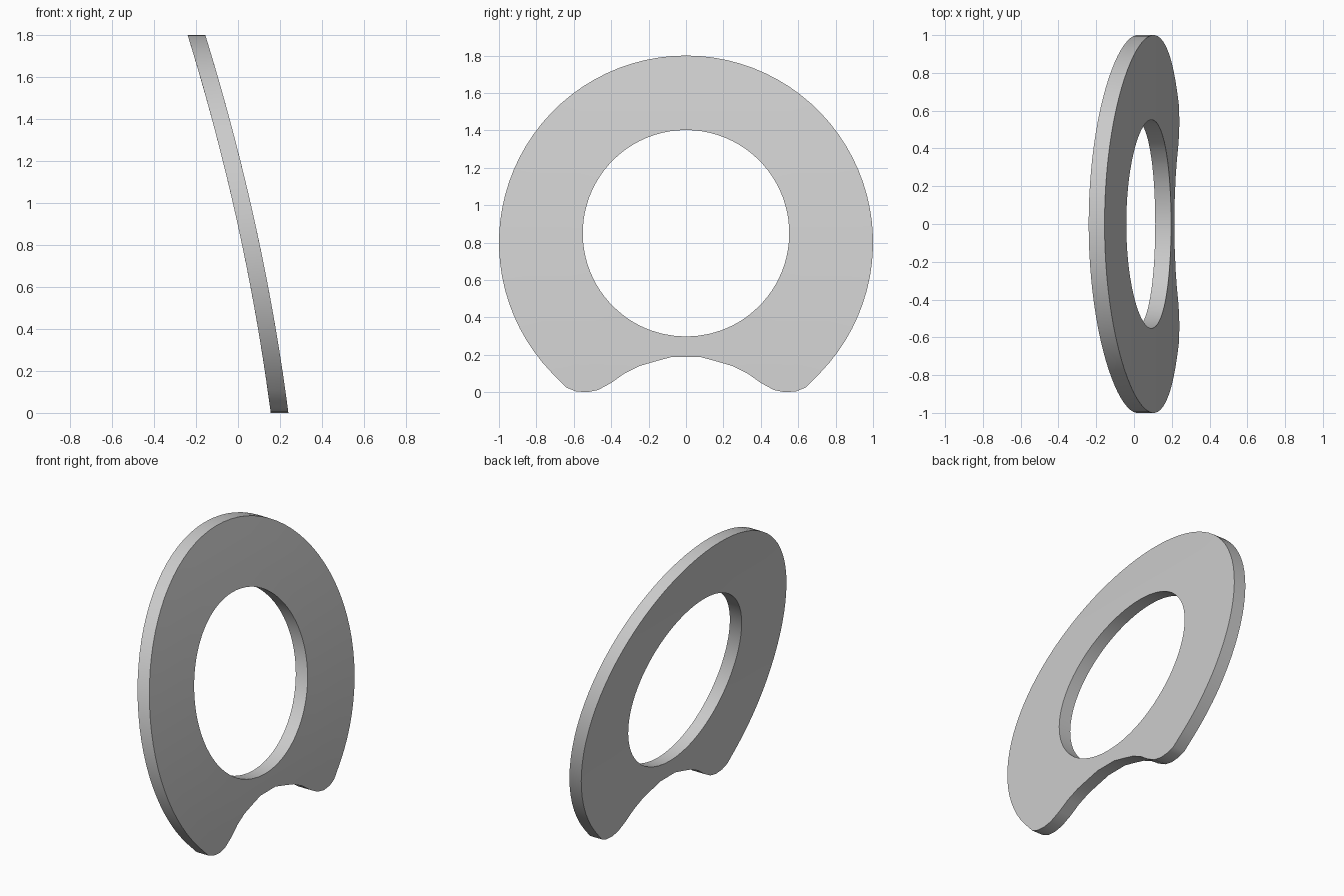
import bpy, bmesh
from math import sin, cos, atan2, radians, pi

cube = bpy.data.objects.get("Cube")
if cube:
    bpy.data.objects.remove(cube, do_unlink=True)

HEIGHT = 1.8
THICK = 0.084
HOLE_Z, HOLE_R = 0.85, 0.552
RINGS = 4


def bend(z):
    """Sideways offset of the leaning, gently bowed plate at height z."""
    t = z / HEIGHT
    return 0.198 - 0.396 * t + 0.16 * t * (1 - t)


def outline():
    """Round plate with two feet and a notch between them, as (y, z)."""
    half = []
    for i in range(33):
        a = radians(90 - i * 134 / 32)
        half.append((cos(a), 0.8 + sin(a)))
    # Foot and notch
    half += [(0.64, 0.025), (0.59, 0.005), (0.53, 0), (0.47, 0.012), (0.4, 0.05),
             (0.33, 0.1), (0.25, 0.14), (0.16, 0.166), (0.075, 0.189), (0, 0.189)]
    return half + [(-y, z) for y, z in half[-2:0:-1]]


# Plate colour
grey = bpy.data.materials.new("plain_grey")
grey.use_nodes = True
colour = (0.6, 0.6, 0.6, 1)
grey.diffuse_color = colour
grey.node_tree.nodes["Principled BSDF"].inputs["Base Color"].default_value = colour

# Concentric loops between the outline and the round hole, on both sides
bm = bmesh.new()
outer = outline()
n = len(outer)
sides = []
for offset in (-THICK / 2, THICK / 2):
    loops = []
    for r in range(RINGS + 1):
        f = r / RINGS
        loop = []
        for y, z in outer:
            a = atan2(z - HOLE_Z, y)
            py = y + (HOLE_R * cos(a) - y) * f
            pz = z + (HOLE_Z + HOLE_R * sin(a) - z) * f
            loop.append(bm.verts.new((bend(pz) + offset, py, pz)))
        loops.append(loop)
    sides.append(loops)


def bridge(a, b):
    for i in range(n):
        j = (i + 1) % n
        bm.faces.new((a[i], a[j], b[j], b[i]))


# Broad faces, then the outer rim and the hole wall
for loops in sides:
    for r in range(RINGS):
        bridge(loops[r], loops[r + 1])
for r in (0, RINGS):
    bridge(sides[0][r], sides[1][r])
bmesh.ops.recalc_face_normals(bm, faces=bm.faces[:])

mesh = bpy.data.meshes.new("curved_ring_plate")
bm.to_mesh(mesh)
bm.free()
mesh.materials.append(grey)
plate = bpy.data.objects.new("curved_ring_plate", mesh)
bpy.context.collection.objects.link(plate)
bpy.context.view_layer.objects.active = plate
plate.select_set(True)
bpy.ops.object.shade_smooth_by_angle(angle=pi / 6)
